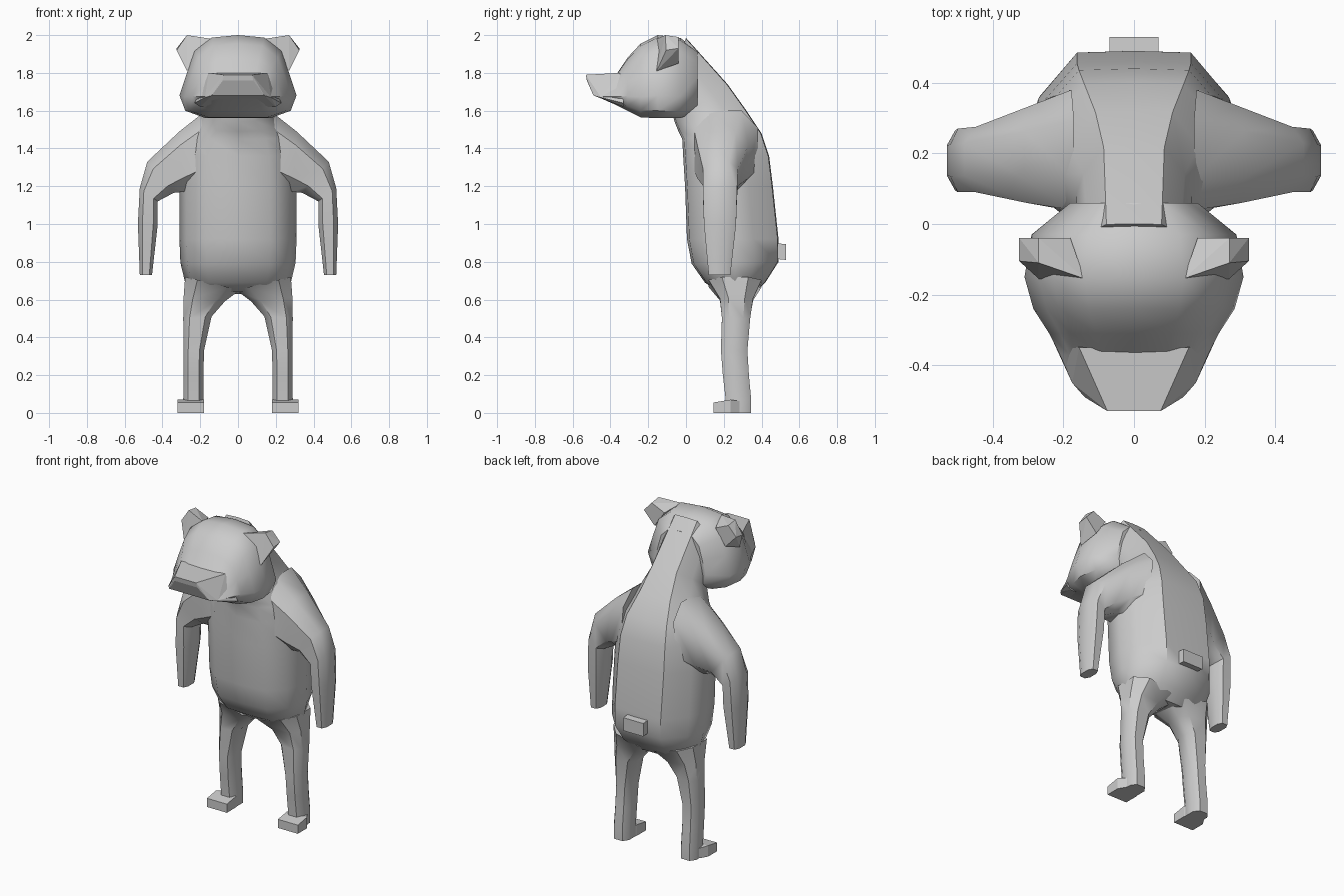
import bpy, bmesh
from math import radians
from mathutils import Vector

if "Cube" in bpy.data.objects:
    bpy.data.objects.remove(bpy.data.objects["Cube"])


def finish(name, bm, smooth=True):
    bmesh.ops.recalc_face_normals(bm, faces=bm.faces[:])
    me = bpy.data.meshes.new(name)
    bm.to_mesh(me)
    bm.free()
    ob = bpy.data.objects.new(name, me)
    bpy.context.collection.objects.link(ob)
    bpy.ops.object.select_all(action='DESELECT')
    ob.select_set(True)
    bpy.context.view_layer.objects.active = ob
    if smooth:
        bpy.ops.object.shade_smooth_by_angle(angle=radians(42))
    return ob


def mirror(ob):
    m = ob.modifiers.new("mirror", 'MIRROR')
    m.use_axis = (True, False, False)
    m.use_clip = False
    m.use_mirror_merge = False


def loft(name, rings, section):
    """rings: (centre, u half-axis, v half-axis); section: closed (a, b) loop."""
    bm = bmesh.new()
    loops = [[bm.verts.new(Vector(c) + Vector(u) * a + Vector(v) * b) for a, b in section]
             for c, u, v in rings]
    n = len(section)
    for r, s in zip(loops, loops[1:]):
        for i in range(n):
            bm.faces.new((r[i], r[(i + 1) % n], s[(i + 1) % n], s[i]))
    bm.faces.new(loops[0])
    bm.faces.new(loops[-1])
    return finish(name, bm)


def hull(name, pts):
    bm = bmesh.new()
    for p in pts:
        bm.verts.new(p)
    bmesh.ops.convex_hull(bm, input=bm.verts[:])
    bmesh.ops.dissolve_limit(bm, angle_limit=radians(2), verts=bm.verts[:], edges=bm.edges[:])
    return finish(name, bm, smooth=False)


def symmetric(half):
    return half + [(-a, b) for a, b in reversed(half) if a]


def spine_ring(fy, fz, by, bz, hw):
    return ((0, (fy + by) / 2, (fz + bz) / 2), (hw, 0, 0), (0, (by - fy) / 2, (bz - fz) / 2))


def limb_ring(ox, oz, ix, iz, y0, y1):
    return (((ox + ix) / 2, (y0 + y1) / 2, (oz + iz) / 2),
            ((ox - ix) / 2, 0, (oz - iz) / 2), (0, (y1 - y0) / 2, 0))


# torso and neck
torso_sec = symmetric([(0, 1), (.52, .98), (.87, .45), (1, 0), (.88, -.6), (.55, -.95), (0, -1)])
loft("torso", [spine_ring(*r) for r in [
    (.17, .64, .36, .63, .22), (.10, .69, .42, .69, .28), (.03, .79, .49, .80, .305),
    (.005, .92, .49, .92, .31), (-.005, 1.2, .46, 1.2, .31), (-.015, 1.36, .44, 1.36, .30),
    (-.02, 1.45, .40, 1.48, .27), (-.04, 1.49, .32, 1.60, .21),
    (-.06, 1.54, .22, 1.74, .165), (-.10, 1.70, 0, 1.985, .15)]], torso_sec)

# head, rings running from the nape to the face
head_sec = symmetric([(0, 1), (.45, .94), (.74, .62), (.87, .1), (1, -.45), (.9, -.82), (.55, -1), (0, -1)])
loft("head", [((0, y, (z0 + z1) / 2), (w, 0, 0), (0, 0, (z1 - z0) / 2)) for y, z0, z1, w in [
    (.06, 1.60, 1.92, .18), (-.03, 1.56, 1.985, .29), (-.15, 1.56, 2.0, .31),
    (-.24, 1.565, 1.955, .285), (-.31, 1.60, 1.88, .24), (-.37, 1.63, 1.79, .21),
    (-.45, 1.665, 1.70, .175)]], head_sec)

# muzzle
hull("muzzle", [(s * x, y, z) for s in (1, -1) for x, y, z in [
    (.155, -.35, 1.80), (.075, -.53, 1.79), (.08, -.525, 1.76), (.14, -.49, 1.68),
    (.175, -.45, 1.67), (.23, -.33, 1.64), (.2, -.33, 1.62)]])

# ears
front = [(.14, -.155, 1.98), (.27, -.11, 2.0), (.325, -.105, 1.92), (.27, -.155, 1.81)]
mirror(hull("ear", front + [(.18, -.04, 1.95), (.27, -.04, 1.99), (.325, -.04, 1.93), (.25, -.04, 1.85)]))

# arms
limb_sec = [(1, .5), (.55, 1), (-.55, 1), (-1, .5), (-1, -.5), (-.55, -1), (.55, -1), (1, -.5)]
mirror(loft("arm", [limb_ring(*r) for r in [
    (.17, 1.60, .20, 1.20, .04, .38), (.31, 1.49, .29, 1.17, .06, .33),
    (.48, 1.33, .34, 1.165, .09, .275), (.52, 1.19, .425, 1.12, .09, .27),
    (.53, 1.0, .425, 1.0, .095, .265), (.52, .73, .455, .73, .12, .235)]], limb_sec))

# legs
mirror(loft("leg", [limb_ring(*r) for r in [
    (.28, .72, -.01, .65, .12, .40), (.288, .61, .07, .59, .18, .355),
    (.29, .50, .14, .51, .19, .34), (.288, .33, .18, .33, .185, .325),
    (.288, .2, .183, .2, .195, .333), (.29, .07, .183, .07, .21, .345),
    (.29, 0, .183, 0, .21, .345)]], limb_sec))

# feet
mirror(hull("foot", [(x, y, z) for x in (.18, .32) for y, z in
                     [(.145, 0), (.145, .055), (.235, .07), (.235, 0)]]
            + [(.2, .30, 0), (.28, .30, 0), (.2, .30, .06), (.28, .30, .06)]))

# tail
hull("tail", [(x, y, z + (.53 - y) * .1) for x in (-.07, .07) for y in (.46, .53) for z in (.81, .893)])
